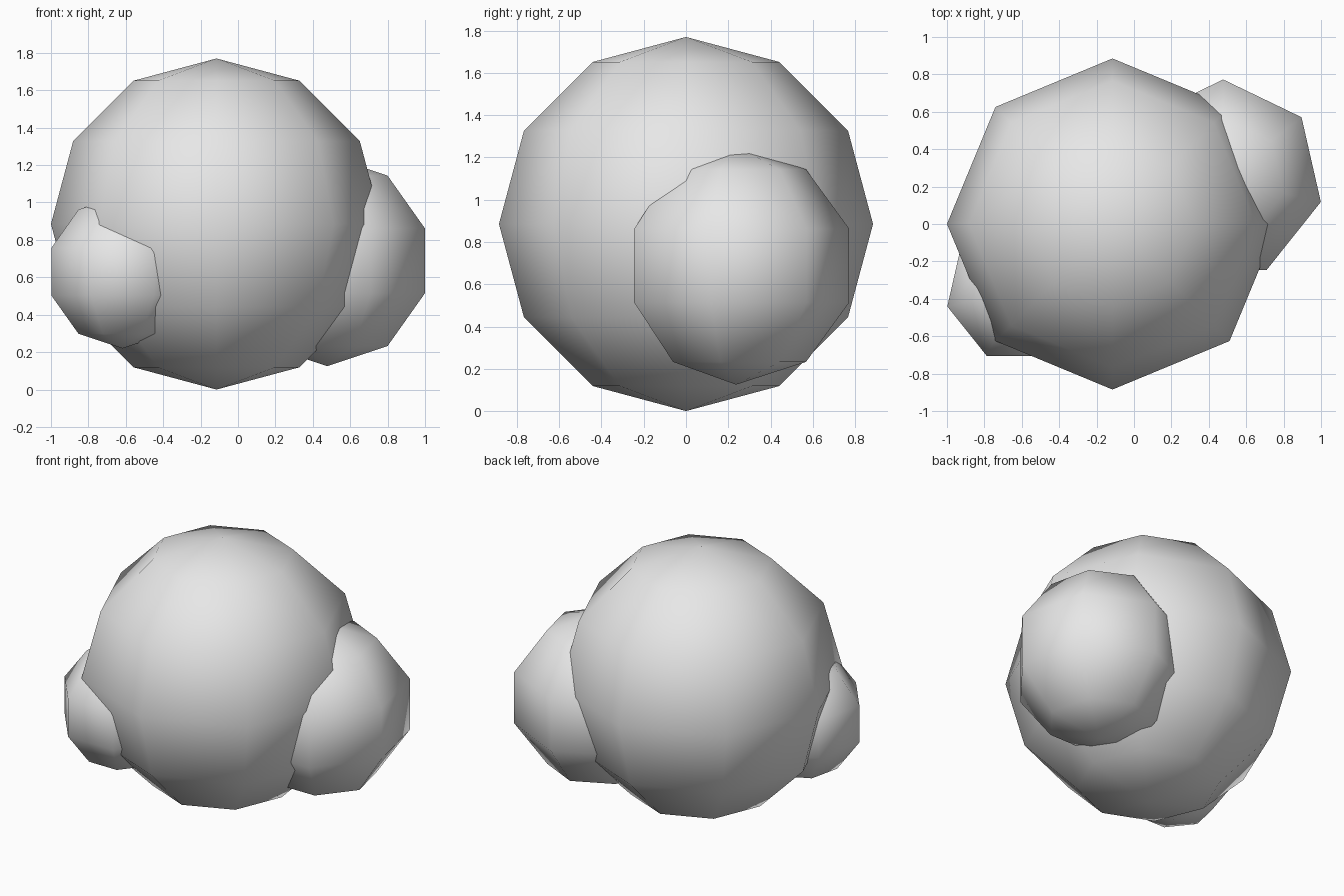
import bpy
import bmesh
from math import sin, cos, pi, tau

if "Cube" in bpy.data.objects:
    bpy.data.objects.remove(bpy.data.objects["Cube"], do_unlink=True)

# One plain grey stone colour
stone = bpy.data.materials.new("stone_grey")
stone.use_nodes = True
colour = (0.8, 0.8, 0.8, 1.0)
stone.diffuse_color = colour
stone.node_tree.nodes["Principled BSDF"].inputs["Base Color"].default_value = colour


def boulder(name, centre, radius, segments, rings):
    """Coarse smooth ball: a half-circle profile spun about the z axis."""
    bm = bmesh.new()
    angles = [pi * i / rings for i in range(rings + 1)]
    profile = [bm.verts.new((0, radius * sin(a), radius * cos(a))) for a in angles]
    edges = [bm.edges.new(pair) for pair in zip(profile, profile[1:])]
    bmesh.ops.spin(bm, geom=profile + edges, cent=(0, 0, 0), axis=(0, 0, 1),
                   angle=tau, steps=segments, use_duplicate=False)
    bmesh.ops.remove_doubles(bm, verts=bm.verts[:], dist=0.001)
    bmesh.ops.recalc_face_normals(bm, faces=bm.faces[:])
    for face in bm.faces:
        face.smooth = True

    mesh = bpy.data.meshes.new(name)
    bm.to_mesh(mesh)
    bm.free()
    mesh.materials.append(stone)
    obj = bpy.data.objects.new(name, mesh)
    obj.location = centre
    bpy.context.collection.objects.link(obj)
    return obj


# Large central boulder with two smaller ones sunk into its sides
boulder("main_boulder", (-0.115, 0, 0.885), 0.885, 8, 6)
boulder("left_back_boulder", (0.477, 0.237, 0.688), 0.563, 7, 5)
boulder("right_front_boulder", (-0.618, -0.354, 0.63), 0.41, 7, 5)
